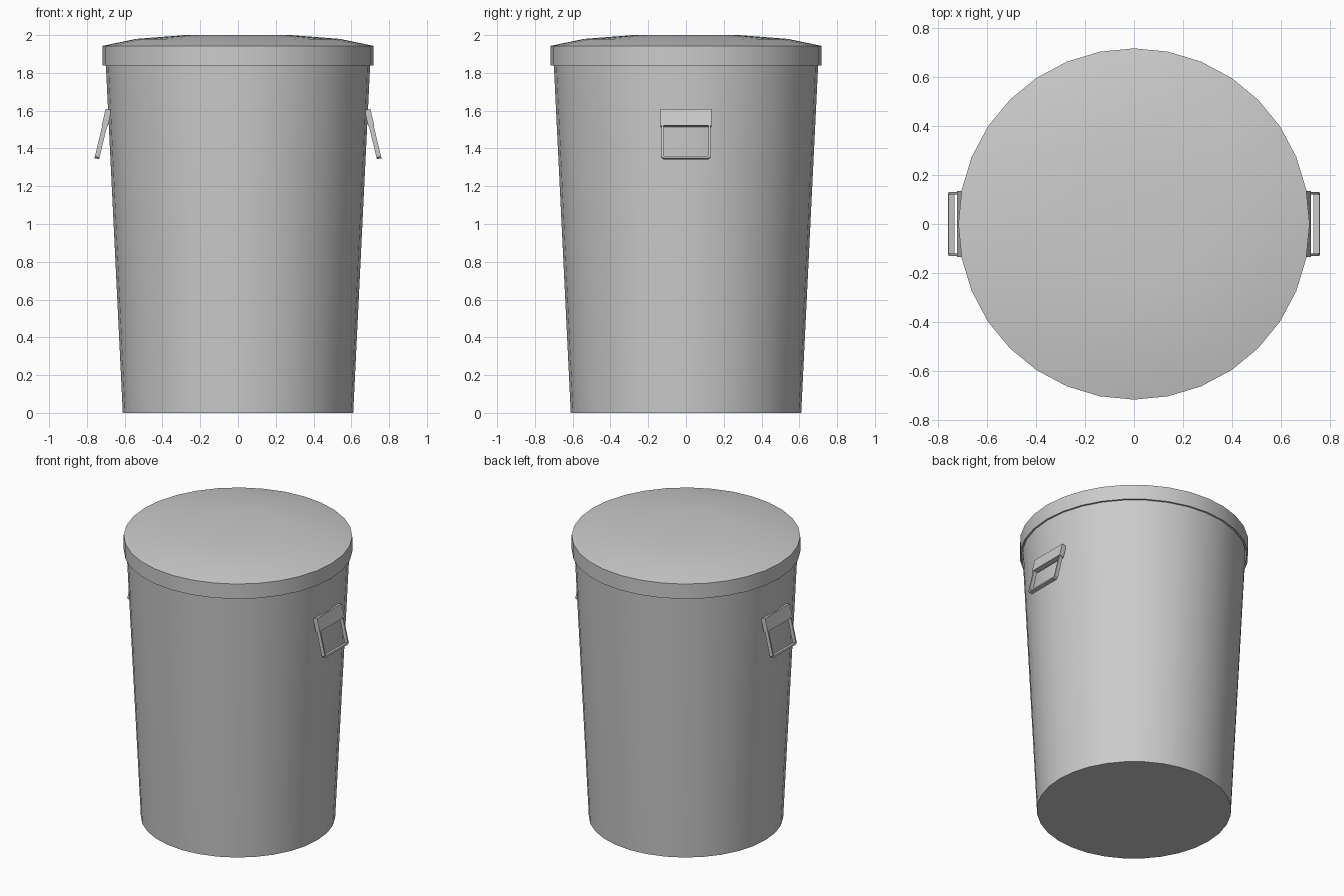
import bpy, bmesh, math
from mathutils import Matrix

if "Cube" in bpy.data.objects:
    bpy.data.objects.remove(bpy.data.objects["Cube"])

SIDES = 32


def finish(bm, name, smooth=True):
    bmesh.ops.recalc_face_normals(bm, faces=bm.faces[:])
    mesh = bpy.data.meshes.new(name)
    bm.to_mesh(mesh)
    bm.free()
    obj = bpy.data.objects.new(name, mesh)
    bpy.context.collection.objects.link(obj)
    if smooth:
        bpy.ops.object.select_all(action='DESELECT')
        obj.select_set(True)
        bpy.context.view_layer.objects.active = obj
        bpy.ops.object.shade_smooth_by_angle(angle=math.radians(30))
    return obj


def lathe(name, profile):
    """Revolve (radius, z) points and cap both ends."""
    bm = bmesh.new()
    rings = []
    for r, z in profile:
        rings.append([bm.verts.new((r * math.cos(2 * math.pi * i / SIDES),
                                    r * math.sin(2 * math.pi * i / SIDES), z))
                      for i in range(SIDES)])
    for a, b in zip(rings, rings[1:]):
        for i in range(SIDES):
            j = (i + 1) % SIDES
            bm.faces.new((a[i], a[j], b[j], b[i]))
    bm.faces.new(rings[0])
    bm.faces.new(rings[-1])
    return finish(bm, name)


def slab(name, outline, depth, matrix):
    """Extrude a (y, z) outline along x and place it with matrix."""
    bm = bmesh.new()
    face = bm.faces.new([bm.verts.new((-depth / 2, y, z)) for y, z in outline])
    ext = bmesh.ops.extrude_face_region(bm, geom=[face])
    bmesh.ops.translate(bm, vec=(depth, 0, 0),
                        verts=[g for g in ext['geom'] if isinstance(g, bmesh.types.BMVert)])
    bm.transform(matrix)
    return finish(bm, name, smooth=False)


# Tapered bin body, hollow inside
lathe("bin_body", [(0.61, 0), (0.703, 1.91), (0.683, 1.91), (0.59, 0.03)])

# Shallow domed lid with an overhanging rim
lathe("lid", [(0.28, 2.0), (0.54, 1.98), (0.717, 1.943), (0.717, 1.84),
              (0.705, 1.84), (0.705, 1.925), (0.54, 1.96), (0.28, 1.98)])

# Handle outlines, measured down from the top of the mounting plate
plate = [(-0.135, 0), (0.135, 0), (0.135, -0.09), (-0.135, -0.09)]
half = [(0.130, -0.08), (0.130, -0.258), (0.120, -0.268)]
inner = [(0.120, -0.256), (0.120, -0.08)]
loop = (half + [(-y, z) for y, z in reversed(half)]
        + [(-y, z) for y, z in reversed(inner)] + inner)

# Tilted handles on both sides
for side, turn in (("right", 0), ("left", math.pi)):
    place = (Matrix.Rotation(turn, 4, 'Z') @ Matrix.Translation((0.685, 0, 1.606))
             @ Matrix.Rotation(math.radians(-13.5), 4, 'Y'))
    slab(side + "_handle_plate", plate, 0.032, place)
    slab(side + "_handle_loop", loop, 0.025, place)
